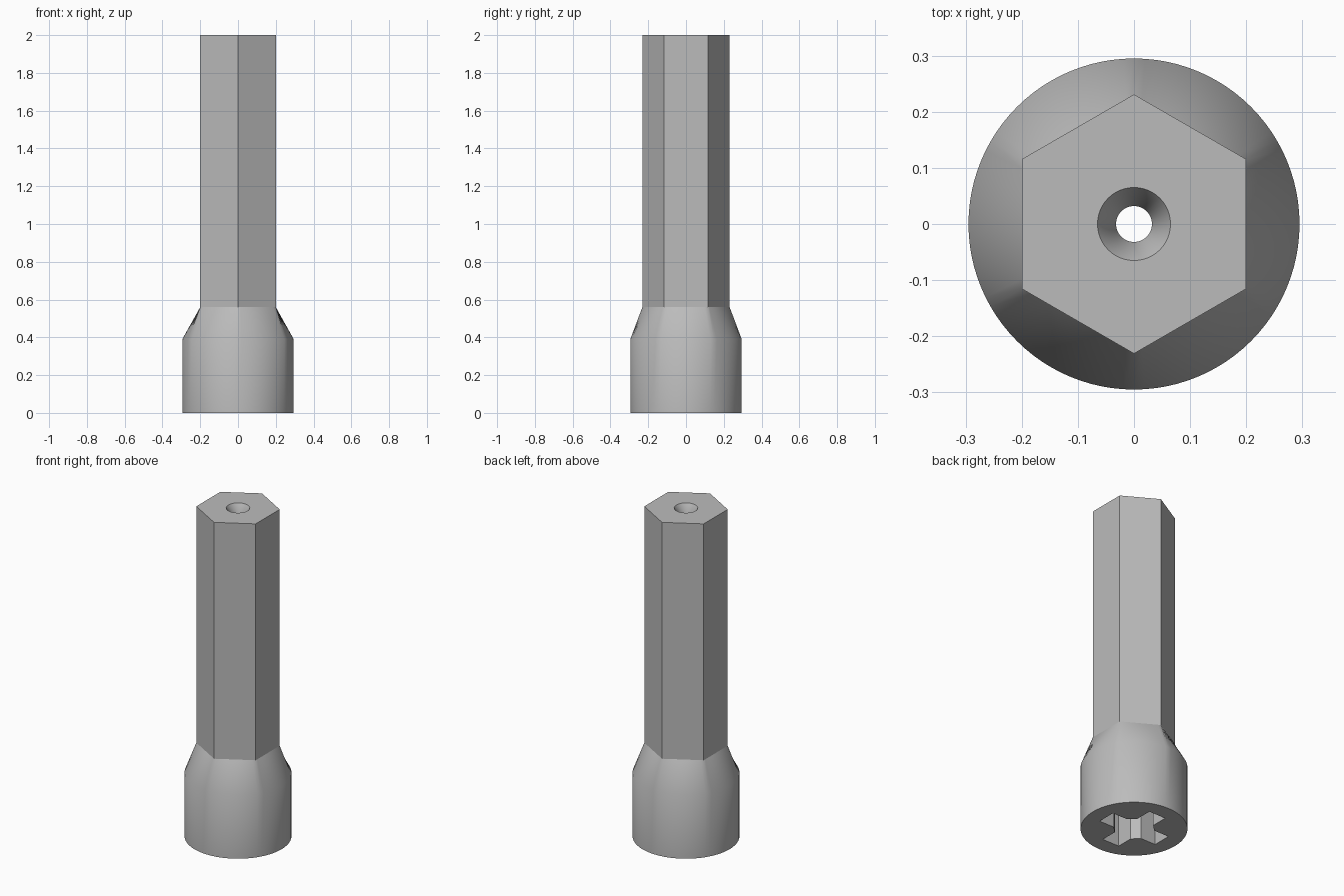
import bpy, bmesh
from math import sin, cos, pi, radians

if "Cube" in bpy.data.objects:
    bpy.data.objects.remove(bpy.data.objects["Cube"])

SEGMENTS = 96
ANGLES = [2 * pi * i / SEGMENTS for i in range(SEGMENTS)]

steel = bpy.data.materials.new("grey steel")
steel.use_nodes = True
steel.diffuse_color = (0.5, 0.5, 0.5, 1)
steel.node_tree.nodes["Principled BSDF"].inputs["Base Color"].default_value = (0.5, 0.5, 0.5, 1)


def circle(r):
    return [(r * cos(a), r * sin(a)) for a in ANGLES]


def hexagon(flat):
    # points on a hexagon with flats facing +x and -x
    pts = []
    for a in ANGLES:
        off = (a + pi / 6) % (pi / 3) - pi / 6
        r = flat / cos(off)
        pts.append((r * cos(a), r * sin(a)))
    return pts


def loft(name, sections):
    # skin a closed solid through (outline, height) sections
    bm = bmesh.new()
    rings = [[bm.verts.new((x, y, z)) for x, y in pts] for pts, z in sections]
    n = len(rings[0])
    for low, high in zip(rings, rings[1:]):
        for i in range(n):
            j = (i + 1) % n
            bm.faces.new((low[i], low[j], high[j], high[i]))
    bm.faces.new(rings[0][::-1])
    bm.faces.new(rings[-1])
    bmesh.ops.recalc_face_normals(bm, faces=bm.faces)
    mesh = bpy.data.meshes.new(name)
    bm.to_mesh(mesh)
    bm.free()
    mesh.materials.append(steel)
    obj = bpy.data.objects.new(name, mesh)
    bpy.context.collection.objects.link(obj)
    return obj


# round socket head blending into a hexagonal shank
body = loft("hex_shank_socket", [(circle(0.295), 0), (circle(0.295), 0.39),
                                 (hexagon(0.2), 0.56), (hexagon(0.2), 2)])

# through bore with a countersunk mouth at the top
bore = loft("bore_cutter", [(circle(0.032), -0.1), (circle(0.032), 1.945),
                            (circle(0.065), 2), (circle(0.065), 2.1)])

# cross recess in the bottom, its inner corners chamfered
half, reach, chamfer = 0.057, 0.2, 0.04
arm = [(reach, -half), (reach, half), (half + chamfer, half), (half, half + chamfer)]
cross = []
for k in range(4):
    c, s = round(cos(k * pi / 2)), round(sin(k * pi / 2))
    cross += [(x * c - y * s, x * s + y * c) for x, y in arm]
recess = loft("recess_cutter", [(cross, -0.1), (cross, 0.4)])

bpy.context.view_layer.objects.active = body
for cutter in (bore, recess):
    cutter.hide_render = True
    mod = body.modifiers.new("cut", "BOOLEAN")
    mod.operation = "DIFFERENCE"
    mod.solver = "EXACT"
    mod.object = cutter
    bpy.ops.object.modifier_apply(modifier=mod.name)
    bpy.data.objects.remove(cutter)

# smooth head and bore, flat shank sides
bpy.ops.object.select_all(action="DESELECT")
body.select_set(True)
bpy.ops.object.shade_smooth_by_angle(angle=radians(32))
for face in body.data.polygons:
    x, y, z = face.center
    if z > 0.6 and x * x + y * y > 0.02:
        face.use_smooth = False
